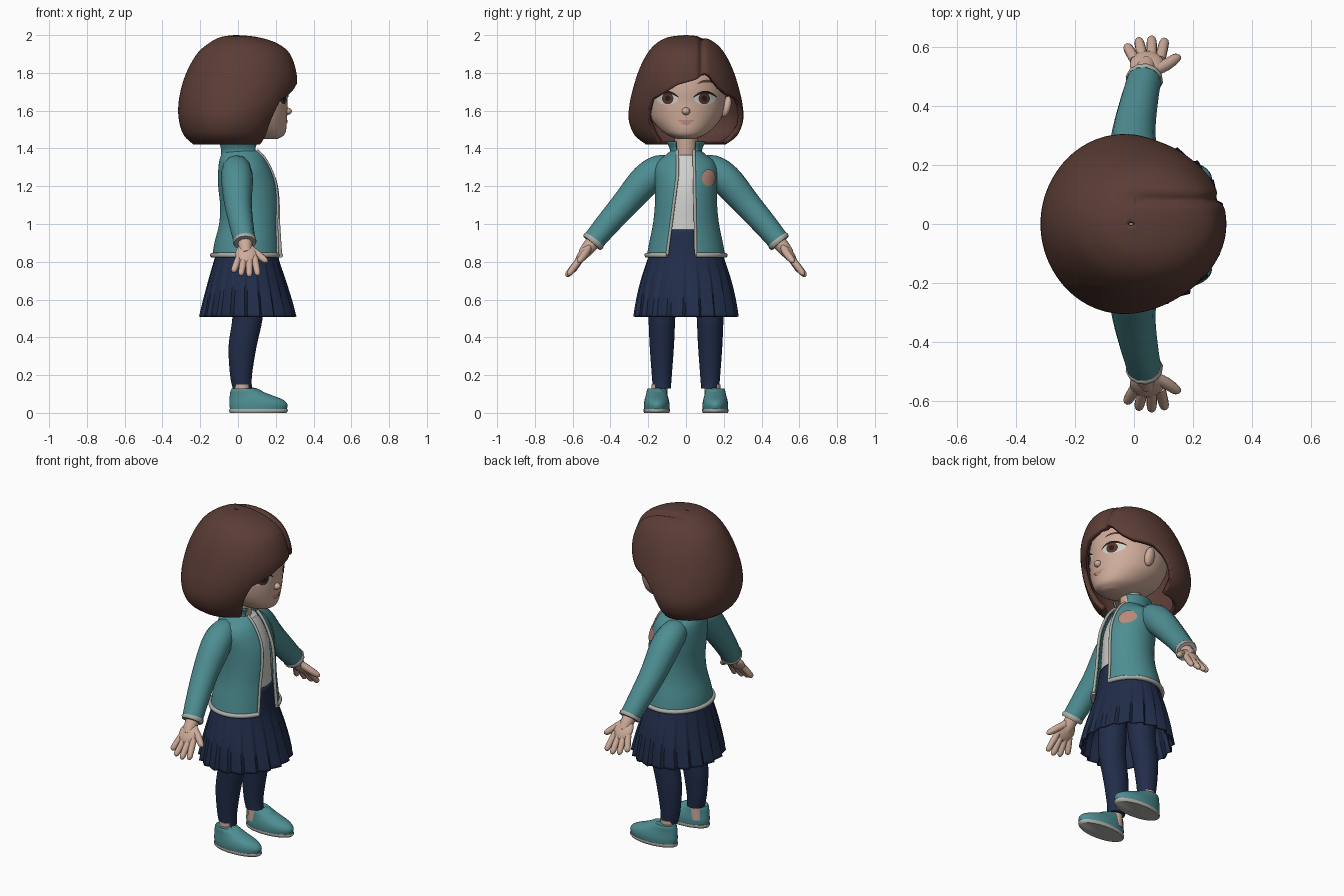
import bpy, bmesh, math
from mathutils import Vector
from math import sin, cos, pi, radians, asin, exp, sqrt

if "Cube" in bpy.data.objects:
    bpy.data.objects.remove(bpy.data.objects["Cube"])


def material(name, r, g, b):
    m = bpy.data.materials.new(name)
    m.use_nodes = True
    m.diffuse_color = (r, g, b, 1)
    node = next(n for n in m.node_tree.nodes if n.type == 'BSDF_PRINCIPLED')
    node.inputs["Base Color"].default_value = (r, g, b, 1)
    node.inputs["Roughness"].default_value = 0.7
    return m


hair_brown = material("hair brown", .105, .046, .036)
teal = material("teal cloth", .075, .27, .29)
navy = material("navy cloth", .015, .026, .068)
skin = material("skin", .62, .41, .32)
white = material("shirt white", .62, .62, .6)
trim = material("trim grey", .42, .42, .39)
lip = material("lip pink", .5, .26, .2)
iris_brown = material("iris brown", .09, .035, .024)
dark = material("lash dark", .02, .012, .01)


def finish(obj, mat):
    obj.data.materials.clear()
    obj.data.materials.append(mat)
    bpy.ops.object.select_all(action='DESELECT')
    obj.select_set(True)
    bpy.context.view_layer.objects.active = obj
    bpy.ops.object.shade_smooth_by_angle(angle=radians(50))
    return obj


def sheet(name, grid, mat, closed=True, flip=False, caps=False, thick=0):
    """Skin a grid of points; thickness grows inward."""
    bm = bmesh.new()
    rows = [[bm.verts.new(p) for p in row] for row in grid]
    n = len(rows[0])
    for a, b in zip(rows, rows[1:]):
        for j in range(n if closed else n - 1):
            k = (j + 1) % n
            face = [a[j], a[k], b[k], b[j]]
            bm.faces.new(face[::-1] if flip else face)
    if caps:
        bm.faces.new(rows[0] if flip else rows[0][::-1])
        bm.faces.new(rows[-1][::-1] if flip else rows[-1])
    bmesh.ops.remove_doubles(bm, verts=bm.verts, dist=1e-5)
    me = bpy.data.meshes.new(name)
    bm.to_mesh(me)
    bm.free()
    obj = bpy.data.objects.new(name, me)
    bpy.context.collection.objects.link(obj)
    if thick:
        mod = obj.modifiers.new("thickness", 'SOLIDIFY')
        mod.thickness, mod.offset = thick, -1
    return finish(obj, mat)


def sample(rows, u):
    """Smooth curve through control rows."""
    last = len(rows) - 1
    i = min(int(u), last - 1)
    t = u - i
    a, b, c, d = (rows[max(0, min(last, i + k))] for k in (-1, 0, 1, 2))
    return [.5 * (2*q + (r-p)*t + (2*p-5*q+4*r-s)*t*t + (3*q-p-3*r+s)*t**3)
            for p, q, r, s in zip(a, b, c, d)]


def find(rows, z):
    lo, hi = 0, len(rows) - 1
    down = rows[0][0] > rows[-1][0]
    for _ in range(30):
        mid = (lo + hi) / 2
        if (sample(rows, mid)[0] < z) != down:
            lo = mid
        else:
            hi = mid
    return lo


def front_x(rows, y, z):
    _, b, f, h = sample(rows, find(rows, z))
    return (b + f) / 2 + (f - b) / 2 * sqrt(max(0, 1 - (y / h) ** 2))


def point(row, a, cy=0, k=1):
    z, b, f, h = row
    return Vector(((b+f)/2 + (f-b)/2 * k * cos(a), cy + h * k * sin(a), z))


def loft(name, rows, mat, n=40, steps=24, cy=0, opening=None, warp=None, thick=0, caps=False):
    """Stacked ovals; each row is height, back, front, half width."""
    grid = []
    for s in range(steps + 1):
        row = sample(rows, s / steps * (len(rows) - 1))
        lo, hi = 0, 2 * pi
        if opening:
            right, left = opening(row[0])
            lo = asin(min(1, left / row[3]))
            hi = 2 * pi + asin(max(-1, right / row[3]))
        count = n - 1 if opening else n
        angles = [lo + (hi - lo) * j / count for j in range(n)]
        grid.append([point(row, a, cy, warp(a, row[0]) if warp else 1) for a in angles])
    sheet(name, grid, mat, not opening, False, caps, thick)
    return grid


def tube(name, pts, mat, steps=16, smooth=True):
    """Round tube; each point is x, y, z, radius."""
    if smooth:
        pts = [sample(pts, s / steps * (len(pts) - 1)) for s in range(steps + 1)]
    cu = bpy.data.curves.new(name, 'CURVE')
    cu.dimensions, cu.bevel_depth, cu.bevel_resolution = '3D', 1, 4
    cu.use_fill_caps = True
    sp = cu.splines.new('POLY')
    sp.points.add(len(pts) - 1)
    for q, p in zip(sp.points, pts):
        q.co, q.radius = (*p[:3], 1), p[3]
    temp = bpy.data.objects.new(name + " path", cu)
    bpy.context.collection.objects.link(temp)
    bpy.context.view_layer.update()
    me = bpy.data.meshes.new_from_object(temp.evaluated_get(bpy.context.evaluated_depsgraph_get()))
    bpy.data.objects.remove(temp)
    obj = bpy.data.objects.new(name, me)
    bpy.context.collection.objects.link(obj)
    return finish(obj, mat)


def ball(name, loc, size, mat, rot=(0, 0, 0)):
    bpy.ops.mesh.primitive_uv_sphere_add(segments=24, ring_count=16, location=loc, rotation=rot)
    obj = bpy.context.object
    obj.name, obj.scale = name, size
    return finish(obj, mat)


def decal(name, y, z, a, b, mat, surface, off, bend=0):
    """Thin oval plate lying on the front of a lofted surface."""
    grid = []
    for r in range(5):
        row = []
        for j in range(28):
            dy = a * r / 4 * cos(j * pi / 14)
            dz = b * r / 4 * sin(j * pi / 14) + bend * dy * dy
            row.append((front_x(surface, y + dy, z + dz) + off, y + dy, z + dz))
        grid.append(row)
    sheet(name, grid, mat, flip=True)


# Head and face
head = [(1.45, .1, .21, .045), (1.47, .02, .243, .095), (1.5, -.06, .255, .137),
        (1.55, -.13, .259, .18), (1.6, -.16, .262, .2), (1.65, -.18, .262, .21),
        (1.72, -.18, .265, .21), (1.8, -.16, .25, .19), (1.87, -.1, .2, .14), (1.9, 0, .1, .03)]
loft("head", head, skin, 48, 36, caps=True)
ball("nose", (.258, 0, 1.597), (.027, .022, .02), skin)
tube("neck", [(.01, 0, 1.28, .065), (.02, 0, 1.38, .06), (.03, 0, 1.52, .06)], skin)
decal("upper_lip", 0, 1.543, .042, .007, lip, head, .004, 3)
decal("lower_lip", 0, 1.531, .028, .007, lip, head, .005, 4)
for side, s in (("left", 1), ("right", -1)):
    decal(side + "_eye", s * .1, 1.665, .057, .033, white, head, .003)
    decal(side + "_iris", s * .097, 1.665, .03, .031, iris_brown, head, .005)
    decal(side + "_pupil", s * .097, 1.665, .014, .015, dark, head, .007)
    decal(side + "_lashes", s * .102, 1.698, .064, .007, dark, head, .008, -7)
    decal(side + "_brow", s * .11, 1.757, .05, .007, hair_brown, head, .006, -6)
    ball(side + "_ear", (.065, s * .213, 1.622), (.034, .024, .056), skin, (-s * .25, 0, s * .3))

# Bobbed hair: every column runs from the crown to its own hem height
hair = [(2.0, -.02, 0, .005), (1.99, -.09, .1, .09), (1.96, -.15, .2, .152), (1.91, -.21, .268, .2),
        (1.83, -.26, .303, .243), (1.74, -.295, .312, .274), (1.64, -.315, .285, .298),
        (1.55, -.313, .24, .303), (1.47, -.287, .2, .272), (1.42, -.235, .165, .21)]
hem = [(-180, 1.42), (-48, 1.42), (-45, 1.46), (-42, 1.58), (-39, 1.655), (-25, 1.69), (-10, 1.735),
       (12, 1.765), (22, 1.8), (30, 1.785), (40, 1.72), (50, 1.685), (72, 1.665), (80, 1.62),
       (86, 1.52), (91, 1.42), (180, 1.42)]


def hem_height(deg):
    for (a, p), (b, q) in zip(hem, hem[1:]):
        if deg <= b:
            return p + (q - p) * (deg - a) / (b - a)
    return hem[-1][1]


columns = []
for j in range(160):
    deg = -180 + j * 2.25
    end = find(hair, hem_height(deg))
    column = []
    for i in range(37):
        row = sample(hair, end * i / 36)
        a = radians(deg)
        if a < 0:  # side lock curls toward the chin
            a += .2 * max(0, (1.6 - row[0]) / .18) * max(0, cos(a))
        p = point(row, a)
        groove = exp(-((p.y - .085) / .016) ** 2) * max(0, min(1, (p.x + .08) / .1))
        p -= (p - Vector((0, 0, 1.7))).normalized() * .016 * groove
        column.append(p)
    columns.append(column)
sheet("bob_hair", list(zip(*columns)), hair_brown, flip=True, thick=.028)

# Open jacket over a shirt
jacket = [(.835, -.135, .232, .207), (.9, -.125, .228, .195), (1, -.1, .222, .175),
          (1.1, -.095, .22, .165), (1.2, -.105, .21, .165), (1.28, -.105, .182, .168),
          (1.33, -.1, .157, .15), (1.365, -.09, .135, .108), (1.39, -.078, .115, .08)]


def gap(z):
    t = (z - .835) / .55
    return -.1 + .055 * min(1, t * 1.3), .052 - .01 * t


grid = loft("jacket", jacket, teal, 56, 32, opening=gap, thick=.012)
for name, line in (("jacket_hem_trim", grid[0]), ("left_edge_trim", [r[0] for r in grid]),
                   ("right_edge_trim", [r[-1] for r in grid])):
    radius = .013 if "hem" in name else .008
    tube(name, [(*p, radius) for p in line], trim, smooth=False)
shirt = [(z, b + .03, f - .028, h - .028) for z, b, f, h in jacket[1:8]]
loft("shirt", shirt, white, caps=True)
collar = [(1.355, -.09, .13, .09), (1.395, -.09, .115, .086), (1.435, -.102, .122, .104)]
loft("collar", collar, teal, 40, 10, opening=lambda z: (-.055, .055), thick=.01)
decal("chest_badge", .12, 1.245, .036, .045, lip, jacket, .008)

# Pleated skirt
skirt = [(.51, -.2, .303, .272), (.62, -.175, .275, .255), (.72, -.15, .245, .232),
         (.83, -.12, .213, .198), (.97, -.08, .2, .155)]


def pleat(a, z):
    ramp = (a * 20 / (2 * pi)) % 1
    wave = ramp / .8 if ramp < .8 else (1 - ramp) / .2
    return 1 + (wave - .6) * .07 * max(0, min(1, (.86 - z) / .3))


loft("pleated_skirt", skirt, navy, 200, 20, warp=pleat, thick=.01)

# Limbs
leg = [(.13, -.028, .074, .048), (.2, -.042, .074, .053), (.35, -.05, .098, .064),
       (.5, -.03, .13, .071), (.62, -.03, .13, .08), (.8, -.03, .12, .08)]
shoe = [(.018, -.042, .257, .067), (.045, -.046, .262, .068), (.07, -.045, .238, .064),
        (.095, -.043, .175, .057), (.115, -.04, .125, .053), (.128, -.034, .1, .048)]
sole = [(0, -.042, .255, .066), (.01, -.047, .264, .07), (.02, -.046, .262, .069)]
finger_tips = [(-.025, .605, .745), (.015, .628, .728), (.06, .634, .722), (.105, .626, .728)]
for side, s in (("left", 1), ("right", -1)):
    loft(side + "_legging", leg, navy, 32, 20, cy=s * .128, caps=True)
    tube(side + "_ankle", [(.02, s * .142, .05, .045), (.022, s * .14, .15, .043)], skin, 4)
    loft(side + "_shoe", shoe, teal, 40, 20, cy=s * .155, caps=True)
    loft(side + "_sole", sole, trim, 40, 6, cy=s * .155, caps=True)
    ball(side + "_shoe_tongue", (.105, s * .152, .108), (.045, .034, .018), teal, (0, .45, 0))
    tube(side + "_sleeve", [(-.005, s * .09, 1.295, .068), (-.008, s * .15, 1.282, .08),
                            (-.005, s * .22, 1.225, .084), (0, s * .32, 1.11, .073),
                            (.018, s * .42, .995, .064), (.035, s * .492, .908, .058)], teal, 24)
    tube(side + "_cuff", [(.034, s * .484, .918, .06), (.035, s * .49, .91, .064),
                          (.036, s * .499, .899, .059)], trim, 6)
    tube(side + "_wrist", [(.036, s * .48, .92, .04), (.04, s * .52, .87, .036),
                           (.043, s * .545, .84, .03)], skin, 8)
    ball(side + "_palm", (.044, s * .541, .842), (.058, .027, .066), skin, (s * .67, 0, 0))
    for i, (x, y, z) in enumerate(finger_tips):
        base = Vector((.004 + .028 * i, s * .555, .822))
        tip = Vector((x, s * y, z))
        tube(side + "_finger_" + str(i + 1),
             [(*base.lerp(tip, t), r) for t, r in
              ((0, .018), (.5, .018), (.85, .016), (.96, .01), (1, .002))], skin, 12)
    tube(side + "_thumb", [(.07, s * .52, .865, .02), (.11, s * .54, .835, .02),
                           (.14, s * .56, .81, .017), (.152, s * .566, .802, .011),
                           (.157, s * .569, .798, .002)], skin, 12)
